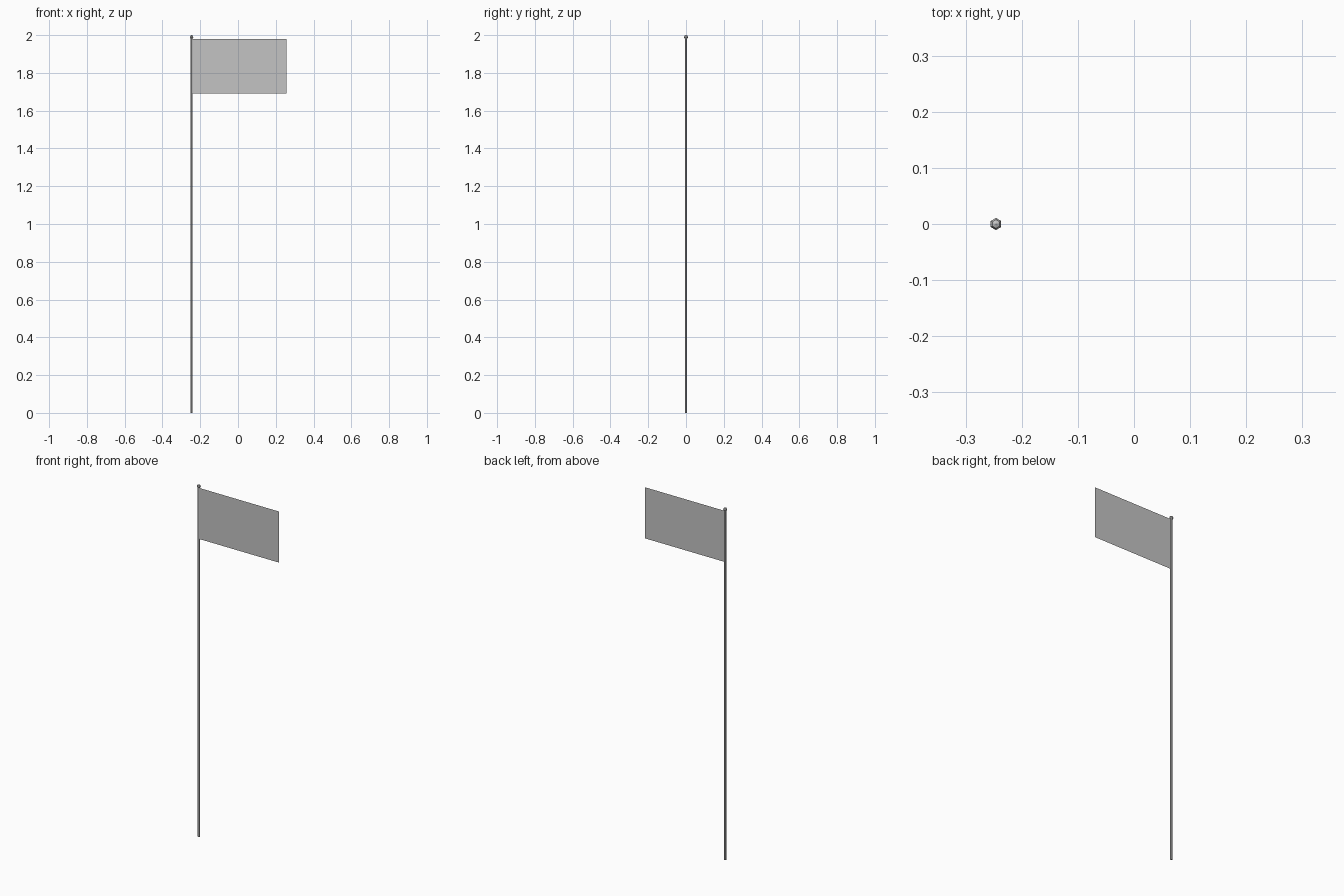
import bpy
import bmesh
from mathutils import Matrix

if "Cube" in bpy.data.objects:
    bpy.data.objects.remove(bpy.data.objects["Cube"])

POLE_X = -0.246

grey = bpy.data.materials.new("plain grey")
grey.diffuse_color = (0.55, 0.55, 0.55, 1)
grey.use_nodes = True
grey.node_tree.nodes["Principled BSDF"].inputs["Base Color"].default_value = grey.diffuse_color


def add_part(name, bm):
    mesh = bpy.data.meshes.new(name)
    bm.to_mesh(mesh)
    bm.free()
    mesh.materials.append(grey)
    obj = bpy.data.objects.new(name, mesh)
    bpy.context.collection.objects.link(obj)
    return obj


# Thin six-sided pole
bm = bmesh.new()
bmesh.ops.create_cone(bm, cap_ends=True, segments=6, radius1=0.0065, radius2=0.0065,
                      depth=1.985, matrix=Matrix.Translation((POLE_X, 0, 0.9925)))
add_part("pole", bm)

# Low-poly ball on top
bm = bmesh.new()
bmesh.ops.create_uvsphere(bm, u_segments=6, v_segments=4, radius=0.0108,
                          matrix=Matrix.Translation((POLE_X, 0, 1.9892)))
add_part("finial", bm)

# Flat cloth, a single sheet facing the front
bm = bmesh.new()
corners = [(x, 0, z) for x, z in ((POLE_X + 0.005, 1.69), (0.256, 1.69),
                                  (0.256, 1.98), (POLE_X + 0.005, 1.98))]
bm.faces.new([bm.verts.new(c) for c in corners])
add_part("flag", bm)
